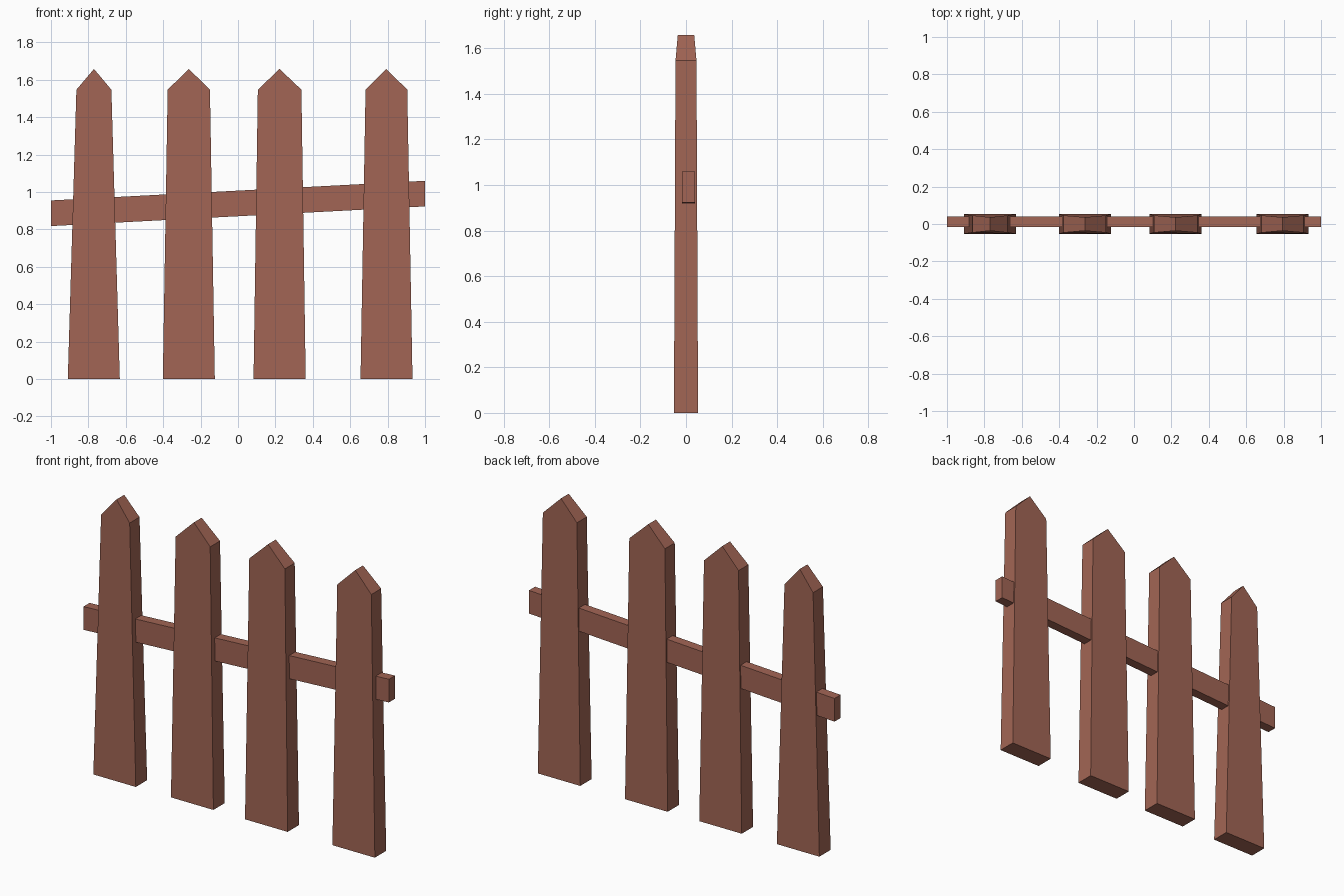
import bpy

if "Cube" in bpy.data.objects:
    bpy.data.objects.remove(bpy.data.objects["Cube"])

wood = bpy.data.materials.new("brown_wood")
wood.diffuse_color = (0.36, 0.13, 0.09, 1)
wood.use_nodes = True
wood.node_tree.nodes["Principled BSDF"].inputs["Base Color"].default_value = wood.diffuse_color


def prism(name, outline):
    """Solid from a front outline of (x, z, y_front, y_back) points."""
    n = len(outline)
    verts = [(x, yf, z) for x, z, yf, yb in outline]
    verts += [(x, yb, z) for x, z, yf, yb in outline]
    faces = [tuple(range(n)), tuple(reversed(range(n, 2 * n)))]
    faces += [(i, i + n, (i + 1) % n + n, (i + 1) % n) for i in range(n)]
    mesh = bpy.data.meshes.new(name)
    mesh.from_pydata(verts, [], faces)
    mesh.materials.append(wood)
    obj = bpy.data.objects.new(name, mesh)
    bpy.context.collection.objects.link(obj)
    return obj


# Pickets: base left, base right, shoulder left, shoulder right, peak x
pickets = [
    (-0.91, -0.632, -0.864, -0.677, -0.77),
    (-0.402, -0.124, -0.376, -0.15, -0.263),
    (0.083, 0.362, 0.106, 0.339, 0.222),
    (0.655, 0.933, 0.682, 0.905, 0.793),
]
for i, (bl, br, sl, sr, peak) in enumerate(pickets, 1):
    prism(f"picket_{i}", [
        (bl, 0, -0.053, 0.053),
        (br, 0, -0.053, 0.053),
        (sr, 1.547, -0.046, 0.046),
        (peak, 1.658, -0.036, 0.036),
        (sl, 1.547, -0.046, 0.046),
    ])

# Sloping rail running through the pickets
prism("rail", [(x, z, -0.017, 0.04) for x, z in
               [(-1, 0.818), (1, 0.923), (1, 1.06), (-1, 0.955)]])
